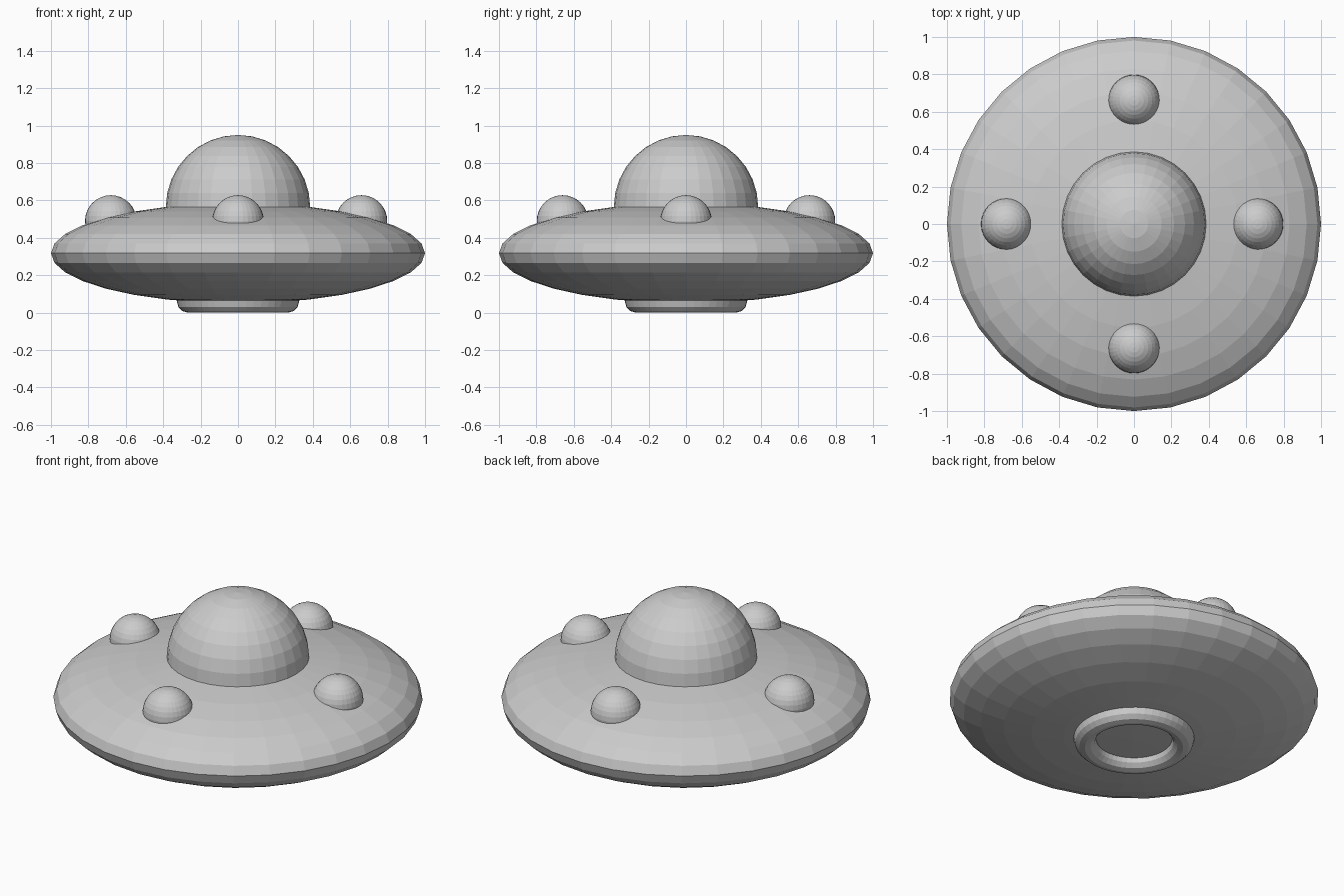
import bpy

if "Cube" in bpy.data.objects:
    bpy.data.objects.remove(bpy.data.objects["Cube"])


def ball(name, radius, location, squash=1.0):
    """Flat-faced UV sphere, optionally flattened in height."""
    bpy.ops.mesh.primitive_uv_sphere_add(segments=32, ring_count=16,
                                         radius=radius, location=location)
    obj = bpy.context.object
    obj.name = name
    obj.scale.z = squash
    bpy.ops.object.transform_apply(location=False, rotation=False, scale=True)
    return obj


# Saucer hull: a flattened sphere
ball("saucer_hull", 1.0, (0, 0, 0.318), 0.268)

# Cockpit dome
ball("cockpit_dome", 0.386, (0, 0, 0.564))

# Four lamps around the upper hull
lamps = {"right": (0.66, 0), "left": (-0.68, 0),
         "back": (0, 0.66), "front": (0, -0.66)}
for side, (x, y) in lamps.items():
    ball(f"{side}_lamp", 0.138, (x, y, 0.49))

# Landing ring under the hull
bpy.ops.mesh.primitive_torus_add(major_segments=48, minor_segments=12,
                                 major_radius=0.266, minor_radius=0.061,
                                 location=(0, 0, 0.061))
bpy.context.object.name = "landing_ring"
